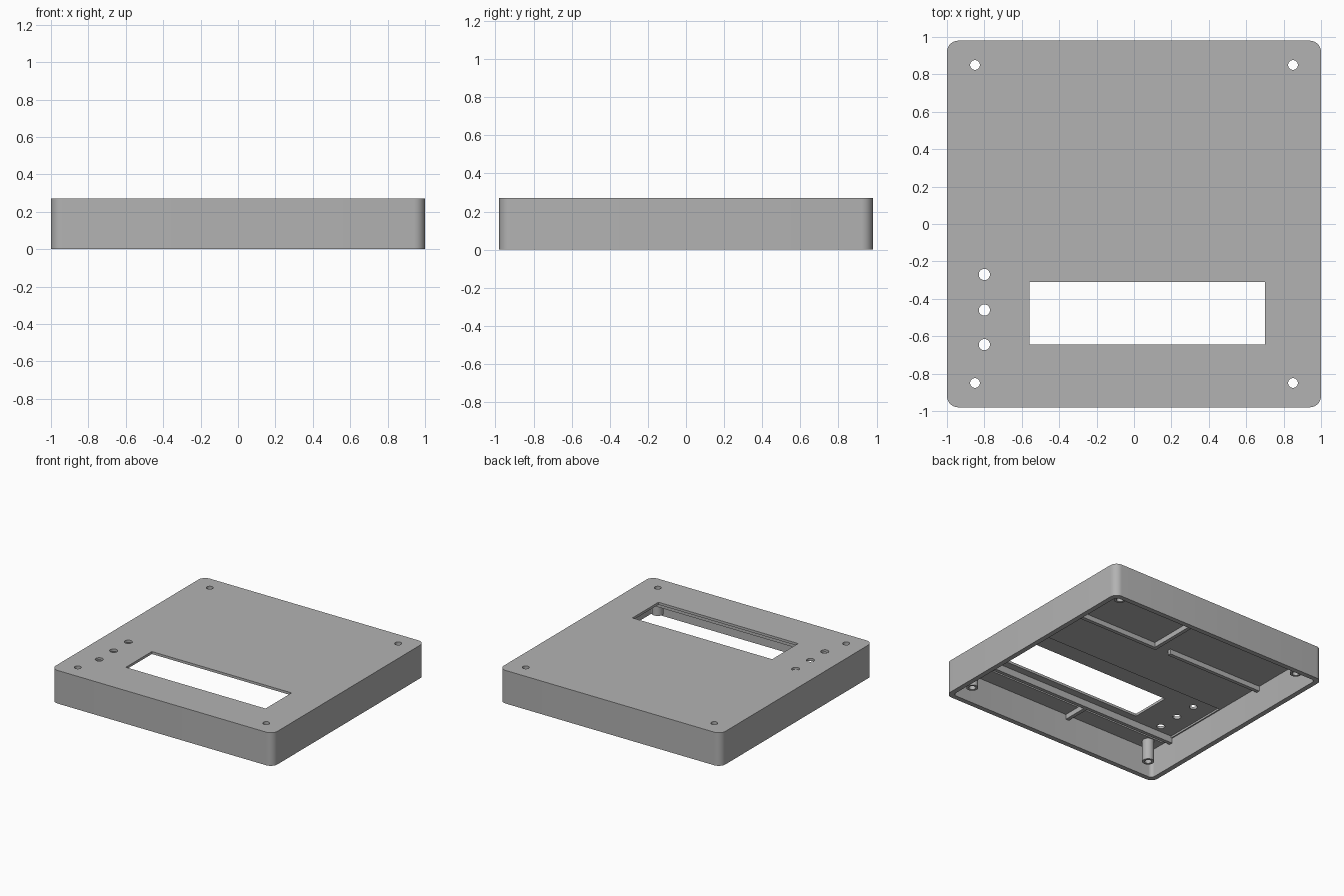
import bpy, bmesh, math
from mathutils import Vector

cube = bpy.data.objects.get("Cube")
if cube:
    bpy.data.objects.remove(cube, do_unlink=True)

W, D, H = 1.0, 0.98, 0.27      # half width, half depth, height
WALL, LID = 0.04, 0.235        # wall thickness, underside of the top plate
POST_Z, RIB_Z = 0.06, 0.195

grey = bpy.data.materials.new("light_grey_plastic")
grey.use_nodes = True
colour = (0.448, 0.448, 0.448, 1)
grey.diffuse_color = colour
grey.node_tree.nodes["Principled BSDF"].inputs["Base Color"].default_value = colour


def prism(name, outline, z0, z1):
    """Extrude a flat outline from z0 to z1."""
    bm = bmesh.new()
    face = bm.faces.new([bm.verts.new((x, y, z0)) for x, y in outline])
    top = bmesh.ops.extrude_face_region(bm, geom=[face])["geom"]
    moved = [v for v in top if isinstance(v, bmesh.types.BMVert)]
    bmesh.ops.translate(bm, verts=moved, vec=Vector((0, 0, z1 - z0)))
    bmesh.ops.recalc_face_normals(bm, faces=bm.faces)
    mesh = bpy.data.meshes.new(name)
    bm.to_mesh(mesh)
    bm.free()
    mesh.materials.append(grey)
    obj = bpy.data.objects.new(name, mesh)
    bpy.context.collection.objects.link(obj)
    return obj


def circle(x, y, r, n=32):
    return [(x + r * math.cos(2 * math.pi * i / n),
             y + r * math.sin(2 * math.pi * i / n)) for i in range(n)]


def rect(x0, x1, y0, y1):
    return [(x0, y0), (x1, y0), (x1, y1), (x0, y1)]


def rounded(w, d, r, steps=8):
    points = []
    for k, (sx, sy) in enumerate([(1, 1), (-1, 1), (-1, -1), (1, -1)]):
        for i in range(steps + 1):
            a = math.pi / 2 * (k + i / steps)
            points.append((sx * (w - r) + r * math.cos(a),
                           sy * (d - r) + r * math.sin(a)))
    return points


def select_only(obj):
    bpy.ops.object.select_all(action='DESELECT')
    obj.select_set(True)
    bpy.context.view_layer.objects.active = obj


def cut(obj, cutter):
    """Subtract the cutter and throw it away."""
    mod = obj.modifiers.new("cut", 'BOOLEAN')
    mod.operation, mod.solver, mod.object = 'DIFFERENCE', 'EXACT', cutter
    select_only(obj)
    bpy.ops.object.modifier_apply(modifier=mod.name)
    bpy.data.objects.remove(cutter, do_unlink=True)


def smooth(obj):
    select_only(obj)
    bpy.ops.object.shade_smooth_by_angle(angle=math.radians(30))


# Case shell, open underneath, with a shallow recess behind the window
shell = prism("case_shell", rounded(W, D, 0.06), 0, H)
cut(shell, prism("cavity", rounded(W - WALL, D - WALL, 0.03), -0.1, LID))
cut(shell, prism("recess", rect(-0.95, 0.95, -0.80, -0.15), LID - 0.05, 0.25))

# Display window and the row of small round openings
cut(shell, prism("window", rect(-0.56, 0.70, -0.645, -0.31), 0.1, 0.4))
for y in (-0.27, -0.46, -0.645):
    cut(shell, prism("indicator_hole", circle(-0.80, y, 0.03), 0.1, 0.4))

# Screw posts with a bore right through the top
for side, sx in (("left", 1), ("right", -1)):
    for end, sy in (("back", 1), ("front", -1)):
        x, y = sx * 0.85, sy * 0.85
        cut(shell, prism("bore", circle(x, y, 0.026), 0.1, 0.4))
        post = prism(f"{end}_{side}_screw_post", circle(x, y, 0.044), POST_Z, LID + 0.02)
        cut(post, prism("bore", circle(x, y, 0.026), 0, 0.4))
        smooth(post)
smooth(shell)

# Stiffening ribs under the top plate
inner_x, inner_y = W - WALL + 0.01, D - WALL + 0.01
ribs = {
    "middle_left_rib": rect(0.02, inner_x, 0.27, 0.30),
    "middle_right_rib": rect(-inner_x, -0.10, 0.27, 0.30),
    "back_rib": rect(0.02, 0.05, 0.27, inner_y),
    "front_rib": rect(-inner_x, inner_x, -0.735, -0.705),
    "short_front_rib": rect(-0.16, -0.13, -inner_y, -0.72),
}
for name, outline in ribs.items():
    prism(name, outline, RIB_Z, 0.255)
